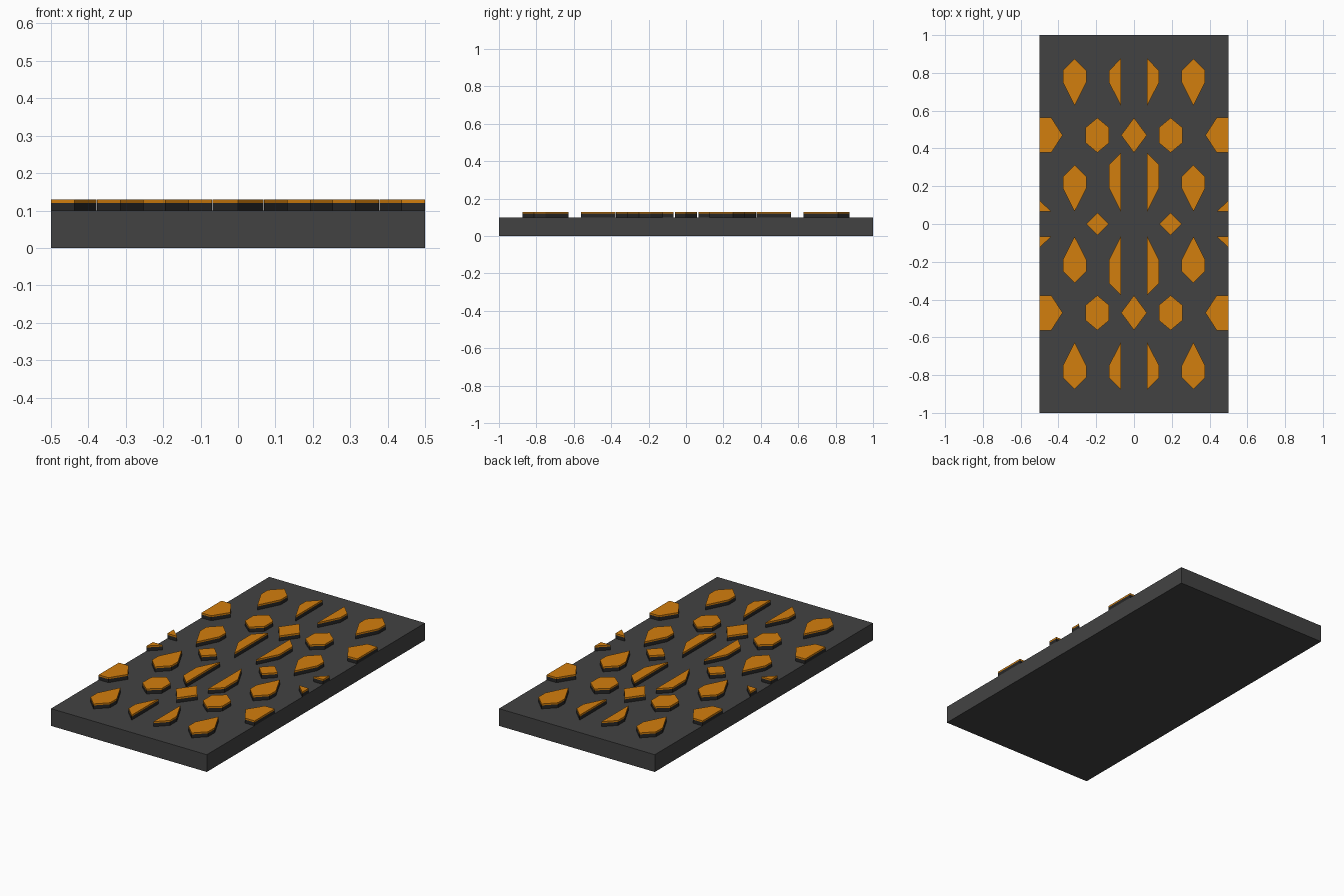
import bpy, bmesh

if "Cube" in bpy.data.objects:
    bpy.data.objects.remove(bpy.data.objects["Cube"])


def material(name, rgb):
    m = bpy.data.materials.new(name)
    m.diffuse_color = (*rgb, 1)
    m.use_nodes = True
    m.node_tree.nodes["Principled BSDF"].inputs["Base Color"].default_value = m.diffuse_color
    return m


grey = material("dark_grey", (0.055, 0.055, 0.055))
black = material("near_black", (0.02, 0.02, 0.02))
orange = material("orange", (0.65, 0.21, 0.004))


def prisms(name, outlines, z0, z1, mat):
    """One object holding every outline extruded from z0 to z1."""
    bm = bmesh.new()
    for pts in outlines:
        face = bm.faces.new([bm.verts.new((x, y, z0)) for x, y in pts])
        ext = bmesh.ops.extrude_face_region(bm, geom=[face], use_keep_orig=True)
        top = [v for v in ext["geom"] if isinstance(v, bmesh.types.BMVert)]
        bmesh.ops.translate(bm, verts=top, vec=(0, 0, z1 - z0))
    bmesh.ops.recalc_face_normals(bm, faces=bm.faces)
    me = bpy.data.meshes.new(name)
    bm.to_mesh(me)
    bm.free()
    me.materials.append(mat)
    ob = bpy.data.objects.new(name, me)
    bpy.context.collection.objects.link(ob)
    return ob


def hexagon(cx, w, top, hi, lo, bottom):
    return [(cx, top), (cx + w, hi), (cx + w, lo), (cx, bottom), (cx - w, lo), (cx - w, hi)]


def half_hexagon(x0, x1, top, hi, lo, bottom):
    return [(x0, top), (x1, hi), (x1, lo), (x0, bottom)]


def diamond(cx, cy, w, h):
    return [(cx, cy + h), (cx + w, cy), (cx, cy - h), (cx - w, cy)]


W = 0.0625
# Right rear quarter, mirrored in x and y
quarter = [
    hexagon(0.3145, W, 0.875, 0.8125, 0.75, 0.627),
    half_hexagon(0.07, 0.1325, 0.875, 0.8125, 0.75, 0.627),
    [(0.5, 0.5625), (0.4375, 0.5625), (0.378, 0.47), (0.4375, 0.378), (0.5, 0.378)],
    hexagon(0.194, W, 0.5625, 0.51, 0.43, 0.378),
    hexagon(0.3145, W, 0.3125, 0.25, 0.19, 0.066),
    half_hexagon(0.07, 0.1325, 0.375, 0.3125, 0.19, 0.066),
    [(0.5, 0.125), (0.4375, 0.066), (0.5, 0.066)],
]
tiles = [[(sx * x, sy * y) for x, y in p] for p in quarter for sx in (1, -1) for sy in (1, -1)]
# Diamonds on the centre lines
for s in (1, -1):
    tiles += [diamond(0, s * 0.47, 0.068, 0.0925), diamond(s * 0.194, 0, 0.06, 0.06)]

# Base slab, raised tile bodies and their coloured caps
prisms("base_slab", [[(-0.5, -1), (0.5, -1), (0.5, 1), (-0.5, 1)]], 0, 0.1, grey)
prisms("tile_bodies", tiles, 0.1, 0.12, black)
prisms("tile_caps", tiles, 0.12, 0.129, orange)
